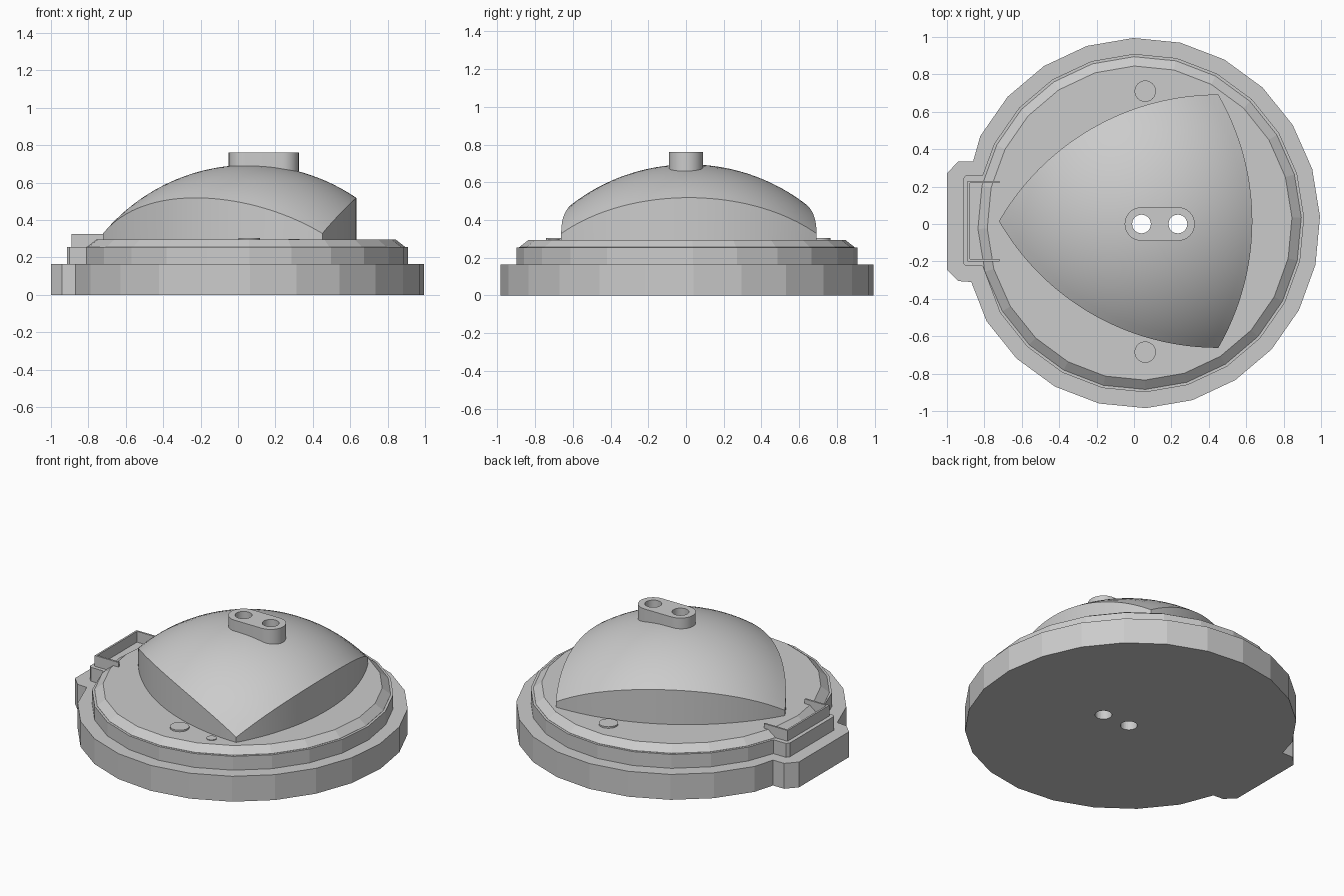
import bpy, bmesh, math

if "Cube" in bpy.data.objects:
    bpy.data.objects.remove(bpy.data.objects["Cube"], do_unlink=True)

grey = bpy.data.materials.new("plain_grey")
grey.use_nodes = True
colour = (0.6, 0.6, 0.6, 1)
grey.diffuse_color = colour
grey.node_tree.nodes["Principled BSDF"].inputs["Base Color"].default_value = colour


def finish(name, bm):
    bmesh.ops.recalc_face_normals(bm, faces=bm.faces)
    mesh = bpy.data.meshes.new(name)
    bm.to_mesh(mesh)
    bm.free()
    mesh.materials.append(grey)
    obj = bpy.data.objects.new(name, mesh)
    bpy.context.collection.objects.link(obj)
    return obj


def loft(name, layers):
    """Closed solid through (outline, z) layers with equal point counts."""
    bm = bmesh.new()
    rings = [[bm.verts.new((x, y, z)) for x, y in pts] for pts, z in layers]
    n = len(rings[0])
    for low, high in zip(rings, rings[1:]):
        for i in range(n):
            j = (i + 1) % n
            bm.faces.new((low[i], low[j], high[j], high[i]))
    bm.faces.new(rings[0])
    bm.faces.new(rings[-1])
    return finish(name, bm)


def ellipse(cx, cy, a, b, n=24, turn=0.0):
    steps = [math.radians(turn) + math.tau * i / n for i in range(n)]
    return [(cx + a * math.cos(t), cy + b * math.sin(t)) for t in steps]


def body_outline(a, b):
    return ellipse(0.03, 0.005, a, b, 24, 2)


def with_tab(outline, tab, reach):
    """Swap the outline's left end for the tab's points."""
    first = [p for p in outline if p[1] > 0.005 and not (p[0] < -0.7 and p[1] < reach)]
    last = [p for p in outline if p[1] <= 0.005 and not (p[0] < -0.7 and p[1] > -reach)]
    right = [p for p in last if p[0] > 0.9]
    last = [p for p in last if p not in right]
    return right + first + tab + last


def select_only(obj):
    bpy.ops.object.select_all(action='DESELECT')
    obj.select_set(True)
    bpy.context.view_layer.objects.active = obj


def smooth(obj):
    select_only(obj)
    bpy.ops.object.shade_smooth_by_angle(angle=math.radians(30))


# Stepped faceted body with a tab on its right side
base_tab = [(-0.86, 0.335), (-0.94, 0.335), (-1, 0.27),
            (-1, -0.245), (-0.94, -0.305), (-0.87, -0.31)]
base = with_tab(body_outline(0.965, 0.99), base_tab, 0.4)
base_plate = loft("base_plate", [(base, 0), (base, 0.165)])

step_tab = [(-0.81, 0.26), (-0.9, 0.26), (-0.915, 0.24),
            (-0.915, -0.21), (-0.9, -0.225), (-0.81, -0.225)]
step = with_tab(body_outline(0.88, 0.905), step_tab, 0.3)
middle_step = loft("middle_step", [(step, 0.16), (step, 0.255)])

top_plate = loft("top_plate", [(body_outline(0.865, 0.89), 0.25),
                               (body_outline(0.865, 0.89), 0.256),
                               (body_outline(0.815, 0.84), 0.295)])

# Three-cornered spherical dome with upright walls
CX, CY, CORNER, SPHERE, APEX = 0.06, 0.015, 0.782, 1.018, 0.695
SIDE = CORNER * math.sqrt(3)


def rim_radius(t):
    """Distance to the bulging triangle's edge; corners lie at 60, 180, 300 degrees."""
    off = (t % (math.tau / 3)) - math.pi / 3
    return math.sqrt(SIDE ** 2 - (CORNER * math.sin(off)) ** 2) - CORNER * math.cos(off)


SEGMENTS, RINGS = 96, 14
angles = [math.tau * i / SEGMENTS + math.pi / 3 for i in range(SEGMENTS)]
bm = bmesh.new()
apex = bm.verts.new((CX, CY, APEX))
rings = []
for k in range(1, RINGS + 1):
    ring = []
    for t in angles:
        r = rim_radius(t - math.pi / 3) * k / RINGS
        z = APEX - SPHERE + math.sqrt(SPHERE ** 2 - r * r)
        ring.append(bm.verts.new((CX + r * math.cos(t), CY + r * math.sin(t), z)))
    rings.append(ring)
rings.append([bm.verts.new((v.co.x, v.co.y, 0.28)) for v in rings[-1]])
for i in range(SEGMENTS):
    j = (i + 1) % SEGMENTS
    bm.faces.new((apex, rings[0][i], rings[0][j]))
    for inner, outer in zip(rings, rings[1:]):
        bm.faces.new((inner[i], outer[i], outer[j], inner[j]))
bm.faces.new(rings[-1])
dome = finish("dome", bm)

# Rounded boss on top
HOLES = (0.04, 0.235)
arc = [math.pi * i / 16 - math.pi / 2 for i in range(17)]
slot = [(HOLES[1] + 0.09 * math.cos(t), 0.09 * math.sin(t)) for t in arc]
slot += [(HOLES[0] - 0.09 * math.cos(t), -0.09 * math.sin(t)) for t in arc]
boss = loft("top_boss", [(slot, 0.6), (slot, 0.76)])

# Two bores right through the stack
for x in HOLES:
    bore = ellipse(x, 0, 0.05, 0.05, 32)
    cutter = loft("bore_cutter", [(bore, -0.1), (bore, 0.9)])
    for part in (base_plate, middle_step, top_plate, dome, boss):
        select_only(part)
        mod = part.modifiers.new("bore", 'BOOLEAN')
        mod.operation = 'DIFFERENCE'
        mod.solver = 'EXACT'
        mod.object = cutter
        bpy.ops.object.modifier_apply(modifier=mod.name)
    bpy.data.objects.remove(cutter, do_unlink=True)
smooth(dome)
smooth(boss)

# Raised discs on the top plate
for name, x, y, r, top in (("back_disc", 0.06, 0.71, 0.057, 0.305),
                           ("front_disc", 0.06, -0.685, 0.057, 0.305),
                           ("small_disc", 0.3, -0.7, 0.03, 0.3)):
    disc = ellipse(x, y, r, r, 32)
    smooth(loft(name, [(disc, 0.285), (disc, top)]))

# Thin three-sided bracket on the tab
for name, x0, x1, y0, y1 in (("bracket_outer_wall", -0.89, -0.878, -0.2, 0.23),
                             ("bracket_back_wall", -0.89, -0.72, 0.218, 0.23),
                             ("bracket_front_wall", -0.89, -0.72, -0.2, -0.188)):
    wall = [(x0, y0), (x1, y0), (x1, y1), (x0, y1)]
    loft(name, [(wall, 0.25), (wall, 0.325)])
